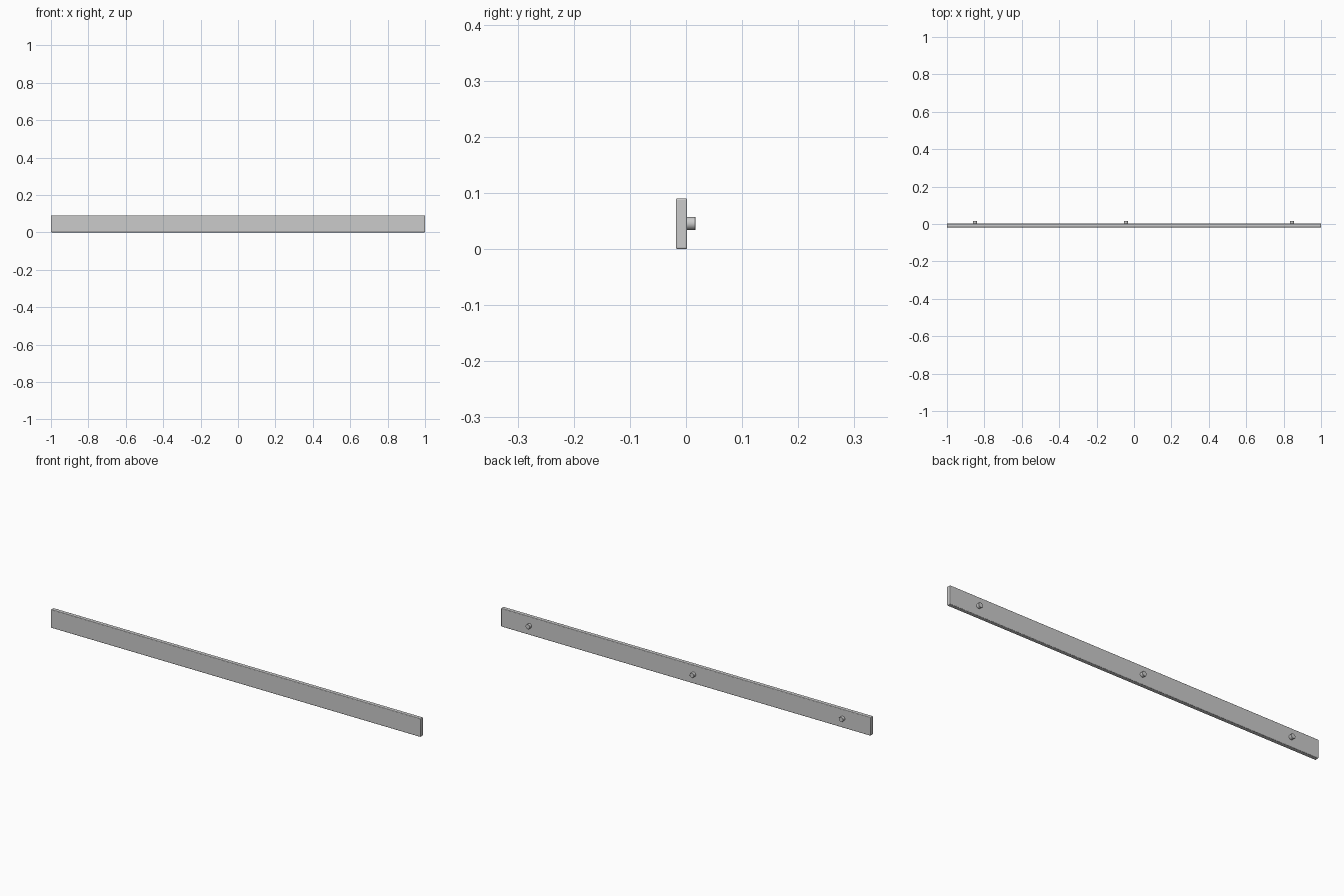
import bpy, math

if "Cube" in bpy.data.objects:
    bpy.data.objects.remove(bpy.data.objects["Cube"])

BOARD_T, BOARD_H = 0.02, 0.09
Y_FRONT, Y_BACK = -0.018, 0.002
PEG_R, PEG_END = 0.0115, 0.017


def finish(obj, name, bevel, segments):
    obj.name = name
    mod = obj.modifiers.new("soft_edges", 'BEVEL')
    mod.width = bevel
    mod.segments = segments
    mod.limit_method = 'ANGLE'
    mod.angle_limit = math.radians(40)
    bpy.ops.object.shade_smooth_by_angle(angle=math.radians(35))


# Long flat rail with slightly eased edges
bpy.ops.mesh.primitive_cube_add(size=1, location=(0, (Y_FRONT + Y_BACK) / 2, BOARD_H / 2))
rail = bpy.context.object
rail.scale = (2, BOARD_T, BOARD_H)
bpy.ops.object.transform_apply(location=False, rotation=False, scale=True)
finish(rail, "rail_board", 0.003, 3)

# Three round mounting pegs on the back
for name, x in (("left", -0.85), ("middle", -0.043), ("right", 0.845)):
    start = Y_BACK - 0.004
    bpy.ops.mesh.primitive_cylinder_add(
        vertices=32, radius=PEG_R, depth=PEG_END - start,
        location=(x, (start + PEG_END) / 2, 0.0455), rotation=(math.pi / 2, 0, 0))
    finish(bpy.context.object, name + "_mounting_peg", 0.0006, 1)
